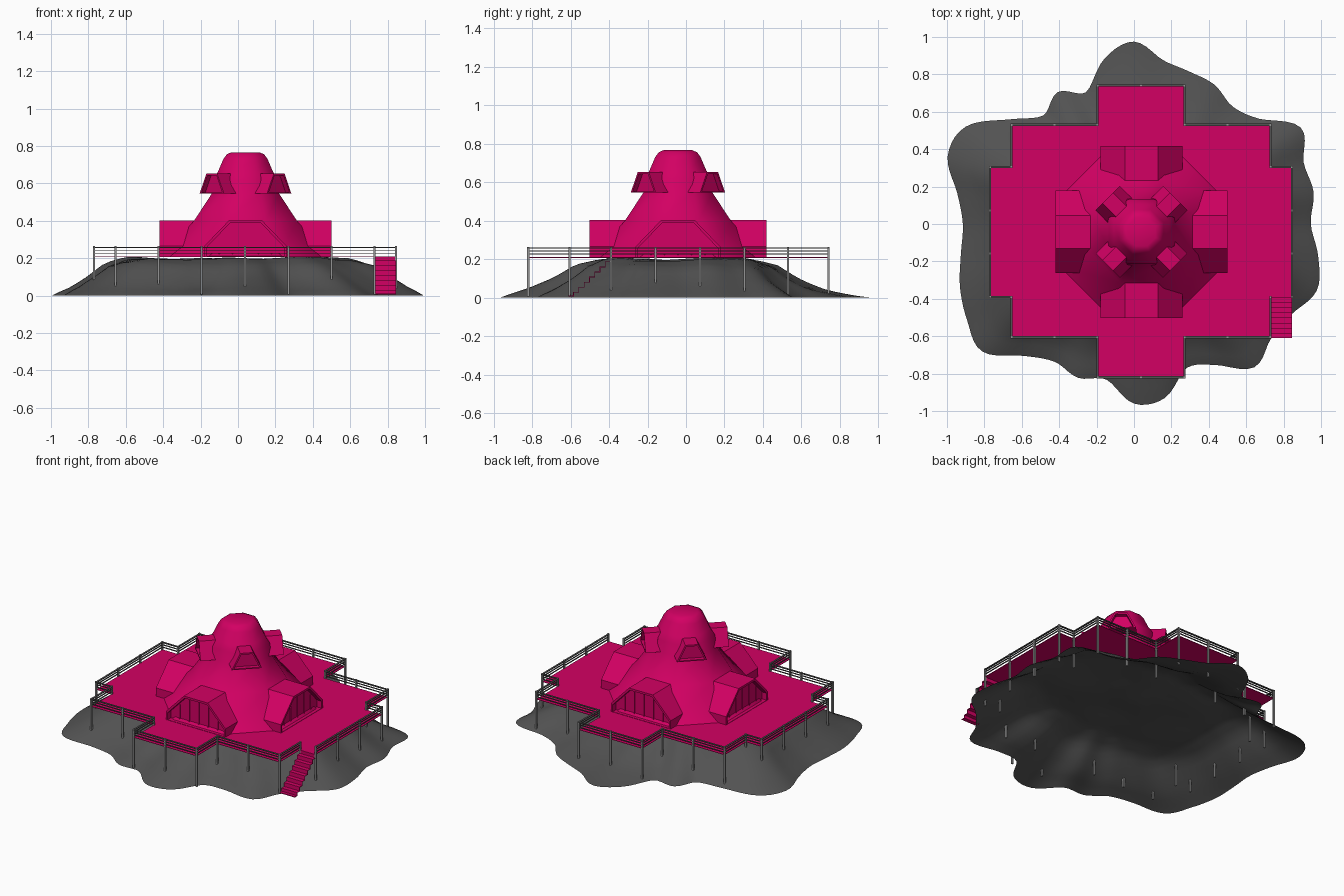
import bpy, bmesh, math
from mathutils import Vector, Matrix, noise

if "Cube" in bpy.data.objects:
    bpy.data.objects.remove(bpy.data.objects["Cube"])

CX, CY = 0.04, -0.042          # centre of the building
DECK = 0.21


def material(name, r, g, b):
    m = bpy.data.materials.new(name)
    m.diffuse_color = (r, g, b, 1)
    m.use_nodes = True
    m.node_tree.nodes["Principled BSDF"].inputs["Base Color"].default_value = m.diffuse_color
    return m


pink = material("pink", .65, .0, .125)
rock = material("dark_rock", .085, .085, .085)
metal = material("rail_grey", .3, .3, .3)


def make(name, verts, faces, mat=None, smooth=None):
    me = bpy.data.meshes.new(name)
    me.from_pydata(verts, [], faces)
    bm = bmesh.new()
    bm.from_mesh(me)
    bmesh.ops.recalc_face_normals(bm, faces=bm.faces)
    bm.to_mesh(me)
    bm.free()
    ob = bpy.data.objects.new(name, me)
    bpy.context.collection.objects.link(ob)
    if mat:
        me.materials.append(mat)
    if smooth:
        bpy.ops.object.select_all(action='DESELECT')
        ob.select_set(True)
        bpy.context.view_layer.objects.active = ob
        bpy.ops.object.shade_smooth_by_angle(angle=math.radians(smooth))
    return ob


def loft(rings, cap_start=False, cap_end=False):
    """Join closed rings of equal length with quads."""
    n = len(rings[0])
    verts = [p for r in rings for p in r]
    faces = [(k * n + i, k * n + (i + 1) % n, (k + 1) * n + (i + 1) % n, (k + 1) * n + i)
             for k in range(len(rings) - 1) for i in range(n)]
    if cap_start:
        faces.append(tuple(range(n)))
    if cap_end:
        faces.append(tuple((len(rings) - 1) * n + i for i in range(n)))
    return verts, faces


def boxes(name, items, mat=None):
    """Many boxes in one mesh: (centre, size, angle about z)."""
    bm = bmesh.new()
    for c, s, a in items:
        m = Matrix.Translation(c) @ Matrix.Rotation(a, 4, 'Z') @ Matrix.Diagonal((*s, 1))
        bmesh.ops.create_cube(bm, size=1, matrix=m)
    me = bpy.data.meshes.new(name)
    bm.to_mesh(me)
    bm.free()
    if mat:
        me.materials.append(mat)
    bpy.context.collection.objects.link(bpy.data.objects.new(name, me))


# Rocky island: wavy outline (radius every 10 degrees) and a radial height profile
RADII = [.945, .975, .965, 1.03, .875, .82, .86, .867, .89, .975, .90, .75, .815, .757,
         .87, 1.04, 1.06, .96, .915, .94, .99, 1.03, 1.06, .92, .85, .875, .845, .96,
         .945, .82, .87, 1.0, .955, .97, 1.04, 1.0]
HEIGHT = [(0, .175), (.3, .195), (.57, .2), (.7, .165), (.8, .1), (.9, .045), (.96, .02), (1, 0)]


def radius(a):
    f = a / math.radians(10)
    i = int(f)
    u = f - i
    p0, p1, p2, p3 = (RADII[(i + k) % 36] for k in (-1, 0, 1, 2))
    return p1 + .5 * u * (p2 - p0 + u * (2*p0 - 5*p1 + 4*p2 - p3 + u * (3*(p1 - p2) + p3 - p0)))


def height(t):
    for (a, h0), (b, h1) in zip(HEIGHT, HEIGHT[1:]):
        if t <= b:
            return h0 + (h1 - h0) * (t - a) / (b - a)
    return 0


rings = []
for k in range(1, 25):
    t = k / 24
    ring = []
    for j in range(180):
        a = math.tau * j / 180
        # the outline waves fade out towards the middle
        r = t * (.93 + (radius(a) - .93) * t)
        x, y = r * math.cos(a), r * math.sin(a)
        # the mound is longer along x and falls off sooner at the back
        stretch = (.8 if y > 0 else .4) * math.sin(a) ** 2 - .3 * math.cos(a) ** 2
        te = min(max(t + stretch * t * (1 - t), 0), 1)
        bump = .022 * noise.noise(Vector((x * 3.2, y * 3.2, 1.7))) * min(1, 5 * (1 - t))
        z = min(max(height(te) + bump, .01 * (1 - t)), .205)
        ring.append((x, y, z))
    rings.append(ring)
v, f = loft(rings, cap_start=True)
make("island", v, f, rock, smooth=60)

# Deck: stepped cross
OUT = [(.73, -.39), (.845, -.39), (.845, .305), (.73, .305), (.73, .53), (.27, .53), (.27, .74),
       (-.195, .74), (-.195, .53), (-.655, .53), (-.655, .305), (-.77, .305), (-.77, -.39),
       (-.655, -.39), (-.655, -.605), (-.195, -.605), (-.195, -.82), (.27, -.82), (.27, -.605),
       (.73, -.605)]
v, f = loft([[(x, y, z) for x, y in OUT] for z in (DECK - .003, DECK)], True, True)
make("deck", v, f, pink)

# Railing: support posts down to the ground and three rails; open at the stairs
posts, rails = [], []
for i, (x0, y0) in enumerate(OUT):
    x1, y1 = OUT[(i + 1) % len(OUT)]
    dx, dy = x1 - x0, y1 - y0
    L = math.hypot(dx, dy)
    n = max(1, round(L / .23))
    for k in range(n):
        posts.append(((x0 + dx * k / n, y0 + dy * k / n, .135), (.011, .011, .258), 0))
    if i:
        for z, w in ((.258, .012), (.242, .006), (.226, .006)):
            rails.append((((x0 + x1) / 2, (y0 + y1) / 2, z), (L + .008, w, .005),
                          math.atan2(dy, dx)))
boxes("posts", posts, metal)
boxes("rails", rails, rock)

# Stairs: folded sheet of treads and risers
N, Y0, Y1 = 8, -.39, -.61
prof = []
for k in range(N):
    y, z = Y0 + (Y1 - Y0) * k / N, DECK * (1 - k / N)
    prof += [(y, z), (y, z - DECK / N)]
prof.append((Y1, 0))
prof = [(y, max(z, .006)) for y, z in prof]
v = [(x, y, z) for y, z in prof for x in (.73, .845)]
f = [(2 * k, 2 * k + 1, 2 * k + 3, 2 * k + 2) for k in range(len(prof) - 1)]
stairs = make("stairs", v, f, pink)
stairs.modifiers.new("thickness", 'SOLIDIFY').thickness = .005

# Main body: eight-sided tapering tower with domed top
# (distance of the axis sides, half width of the axis sides, z)
PROFILE = [(.44, .182, .21), (.275, .108, .40), (.18, .078, .545), (.172, .074, .62),
           (.148, .062, .66), (.118, .049, .73), (.10, .041, .755), (.075, .031, .766)]
rings = []
for ap, w, z in PROFILE:
    ring = []
    for i in range(4):
        c, s = math.cos(i * math.pi / 2), math.sin(i * math.pi / 2)
        ring += [(CX + ap * c - u * s, CY + ap * s + u * c, z) for u in (-w, w)]
    rings.append(ring)
v, f = loft(rings, cap_end=True)
make("tower", v, f, pink, smooth=42)


def wing(name, angle, outer, inner, r0, r1, recess):
    """Hooded tunnel with a recessed end wall; profiles are (across, z)."""
    ca, sa = math.cos(angle), math.sin(angle)

    def place(pr, r):
        return [(CX + r * ca - s * sa, CY + r * sa + s * ca, z) for s, z in pr]
    v, f = loft([place(outer, r0), place(outer, r1), place(inner, r1), place(inner, r1 - recess)],
                cap_end=True)
    make(name, v, f, pink)


def mirror(half):
    return half + [(-s, z) for s, z in reversed(half)]


# Four wings on the axes and four window pods on the diagonals
mullions = []
for i, side in enumerate(("right", "back", "left", "front")):
    a = i * math.pi / 2
    wing("wing_" + side, a, mirror([(.22, .21), (.22, .265), (.088, .402)]),
         mirror([(.207, .212), (.207, .258), (.082, .388)]), .15, .46, .035)
    wing("window_pod_%d" % (i + 1), a + math.pi / 4, mirror([(.092, .545), (.04, .653)]),
         mirror([(.078, .552), (.034, .643)]), .04, .255, .03)
    for s in (-.14, -.07, 0, .07, .14):
        top = .385 if abs(s) < .1 else .32
        mullions.append(((CX + .425 * math.cos(a) - s * math.sin(a),
                          CY + .425 * math.sin(a) + s * math.cos(a), (top + .21) / 2),
                         (.008, .006, top - .21), a))
boxes("window_mullions", mullions, pink)
